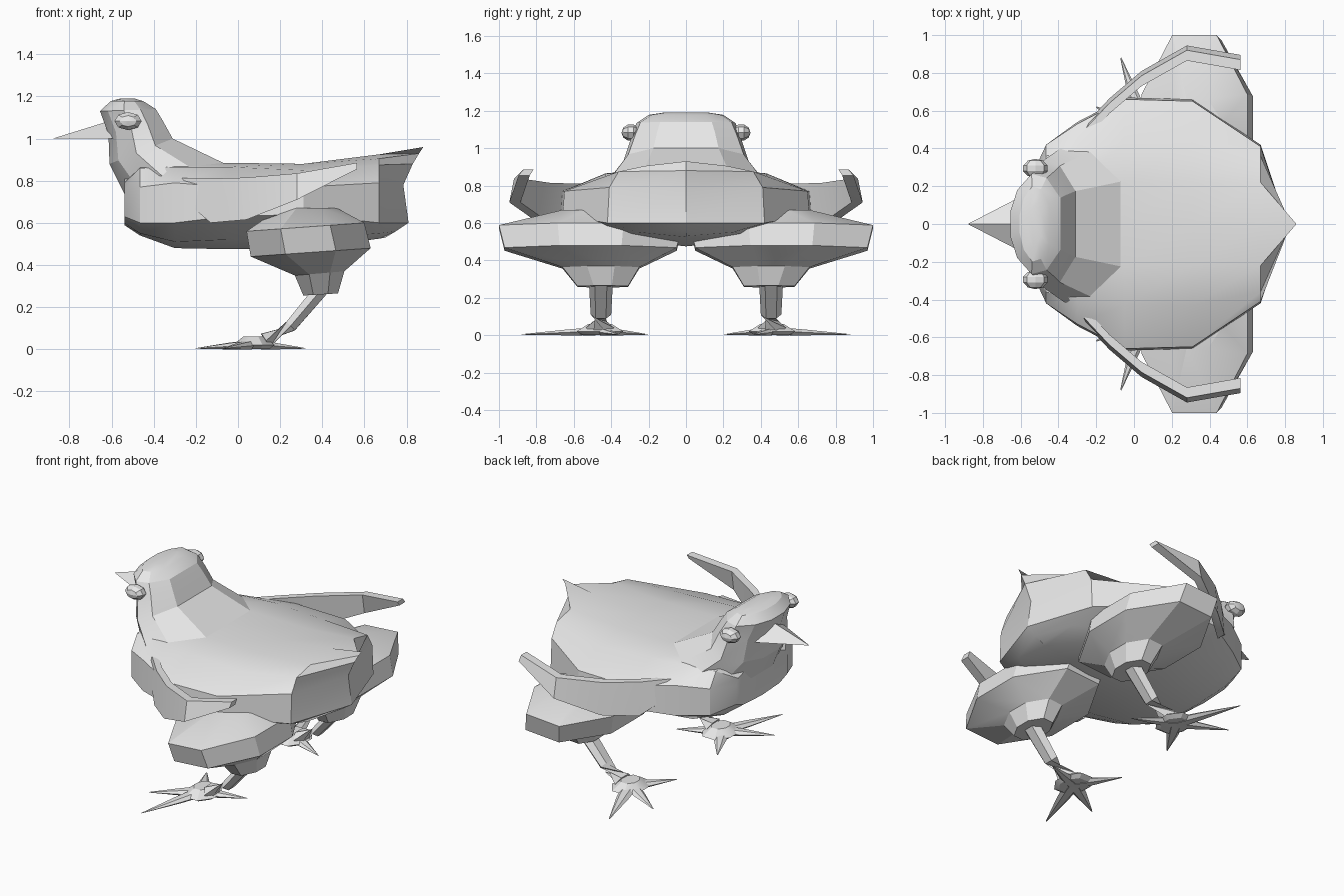
import bpy, bmesh, math
from mathutils import Vector

if "Cube" in bpy.data.objects:
    bpy.data.objects.remove(bpy.data.objects["Cube"])

grey = bpy.data.materials.new("plain_grey")
grey.diffuse_color = (0.8, 0.8, 0.8, 1)
grey.use_nodes = True
grey.node_tree.nodes["Principled BSDF"].inputs["Base Color"].default_value = grey.diffuse_color


def finish(name, bm, smooth=25):
    bmesh.ops.remove_doubles(bm, verts=bm.verts, dist=0.0005)
    bmesh.ops.recalc_face_normals(bm, faces=bm.faces)
    me = bpy.data.meshes.new(name)
    bm.to_mesh(me)
    bm.free()
    me.materials.append(grey)
    ob = bpy.data.objects.new(name, me)
    bpy.context.collection.objects.link(ob)
    bpy.ops.object.select_all(action='DESELECT')
    ob.select_set(True)
    bpy.context.view_layer.objects.active = ob
    bpy.ops.object.shade_smooth_by_angle(angle=math.radians(smooth))
    return ob


def loft(name, rings, smooth=25):
    """Skin closed rings of equal length and cap both ends."""
    bm = bmesh.new()
    rows = [[bm.verts.new(p) for p in r] for r in rings]
    n = len(rows[0])
    for a, b in zip(rows, rows[1:]):
        for i in range(n):
            j = (i + 1) % n
            bm.faces.new((a[i], a[j], b[j], b[i]))
    bm.faces.new(rows[0])
    bm.faces.new(rows[-1])
    return finish(name, bm, smooth)


def tube(name, pts, radii, sides=6, flat=1.0):
    """Tapered limb through points."""
    rings = []
    for i, p in enumerate(pts):
        d = Vector(pts[min(i + 1, len(pts) - 1)]) - Vector(pts[max(i - 1, 0)])
        d.normalize()
        ref = Vector((0, 0, 1)) if abs(d.z) < 0.6 else Vector((1, 0, 0))
        u = d.cross(ref).normalized()
        v = u.cross(d)
        rings.append([Vector(p) + radii[i] * (u * math.cos(t) + v * math.sin(t) * flat)
                      for t in (math.tau * k / sides for k in range(sides))])
    return loft(name, rings)


# Body: half sections (y, z) from top centre to bottom centre, at stations in x
sections = [
    (-0.54, [(0, .83), (.15, .82), (.24, .79), (.26, .75), (.26, .63), (.18, .60), (0, .59)]),
    (-0.465, [(0, .87), (.2, .87), (.36, .86), (.42, .77), (.42, .60), (.28, .55), (0, .54)]),
    (-0.30, [(0, .885), (.22, .885), (.40, .865), (.53, .79), (.54, .60), (.36, .51), (0, .48)]),
    (-0.05, [(0, .885), (.22, .885), (.43, .865), (.66, .77), (.67, .63), (.43, .52), (0, .475)]),
    (0.31, [(0, .88), (.22, .88), (.43, .85), (.65, .77), (.66, .64), (.43, .52), (0, .475)]),
    (0.67, [(0, .925), (.22, .905), (.36, .875), (.41, .79), (.42, .60), (.25, .55), (0, .525)]),
]
rings = []
for x, half in sections:
    rings.append([(x, y, z) for y, z in half] + [(x, -y, z) for y, z in half[-2:0:-1]])
# Tail keel: all points meet on the centre line
keel = [(.88, .96), (.86, .93), (.83, .88), (.785, .78), (.81, .60), (.75, .56), (.70, .53)]
bm = bmesh.new()
rings.append([(x, 0, z) for x, z in keel + keel[-2:0:-1]])
rows = [[bm.verts.new(p) for p in r] for r in rings]
for a, b in zip(rows, rows[1:]):
    for i in range(12):
        j = (i + 1) % 12
        bm.faces.new((a[i], a[j], b[j], b[i]))
bm.faces.new(rows[0])
finish("body", bm, 28)

# Head and neck: tilted rings (front x, back x, half width, front z, back z)
unit = [(1, .52), (.45, .92), (-.15, 1), (-.72, .68), (-1, .25)]
unit += [(x, -y) for x, y in reversed(unit)]
rings = []
for xf, xb, w, zf, zb in [(-.54, -.05, .44, .74, .875), (-.61, -.31, .335, .88, 1.0),
                          (-.615, -.36, .295, 1.02, 1.09), (-.655, -.39, .265, 1.13, 1.14),
                          (-.605, -.45, .2, 1.178, 1.178), (-.56, -.49, .12, 1.19, 1.19)]:
    rings.append([((xf + xb) / 2 + (xb - xf) / 2 * x, w * y,
                   (zf + zb) / 2 + (zb - zf) / 2 * x) for x, y in unit])
loft("head", rings, 20)

# Beak: three-sided spike
bm = bmesh.new()
tip, left, right, top = [bm.verts.new(p) for p in
                         [(-.88, 0, 1.0), (-.59, .15, 1.0), (-.59, -.15, 1.0), (-.59, 0, 1.09)]]
for f in ((tip, left, right), (tip, left, top), (tip, top, right), (left, right, top)):
    bm.faces.new(f)
finish("beak", bm, 10)

ring8 = [(1, .36), (.42, 1), (-.42, 1), (-1, .36), (-1, -.36), (-.42, -1), (.42, -1), (1, -.36)]
for s, side in ((1, "left"), (-1, "right")):
    # Eye
    bm = bmesh.new()
    bmesh.ops.create_uvsphere(bm, u_segments=8, v_segments=5, radius=1)
    for v in bm.verts:
        x, y, z = v.co
        v.co = (-.522 + .068 * x, s * (.295 + .05 * z), 1.083 + .045 * y)
    finish(side + "_eye", bm, 15)

    # Thigh: stacked rings (x0, x1, y0, y1, front z, back z)
    rings = []
    for x0, x1, y0, y1, zf, zb in [(.31, .475, .31, .58, .255, .265), (.27, .505, .25, .66, .35, .37),
                                   (.06, .63, .05, .97, .44, .48), (.04, .60, .02, 1.0, .56, .60),
                                   (.20, .47, .28, .66, .67, .67)]:
        rings.append([((x0 + x1) / 2 + (x1 - x0) / 2 * x,
                       s * ((y0 + y1) / 2 + (y1 - y0) / 2 * y),
                       (zf + zb) / 2 + (zb - zf) / 2 * x) for x, y in ring8])
    loft(side + "_thigh", rings, 20)

    # Shin
    tube(side + "_shin", [(.41, s * .455, .30), (.25, s * .455, .11), (.13, s * .46, .04)],
         [.065, .055, .075], 6, .6)
    # Foot pad
    loft(side + "_foot_pad", [[(.075 + r * x, s * .46 + s * 1.25 * r * y, z) for x, y in ring8]
                              for r, z in ((.075, .002), (.10, .02), (.05, .06))])
    # Toes
    for name, tx, ty in (("outer", -.07, .88), ("front", -.20, .62),
                         ("inner", -.08, .205), ("back", .32, .36)):
        a = Vector((.07, s * .465, .022))
        b = Vector((tx, s * ty, .004))
        tube(f"{side}_{name}_toe", [a, a.lerp(b, .4), b], [.05, .036, .003], 6, .5)

    # Wing: swept blade (x, outer y, bottom z, top z)
    rings = []
    for x, y, z0, z1 in [(-.35, .43, .79, .815), (-.13, .665, .60, .81), (.04, .81, .615, .815),
                         (.28, .945, .71, .835), (.565, .895, .855, .885)]:
        rings.append([(x, s * y, z0), (x, s * (y - .025), z1),
                      (x, s * (y - .08), z1), (x, s * (y - .06), z0)])
    loft(side + "_wing", rings, 20)
